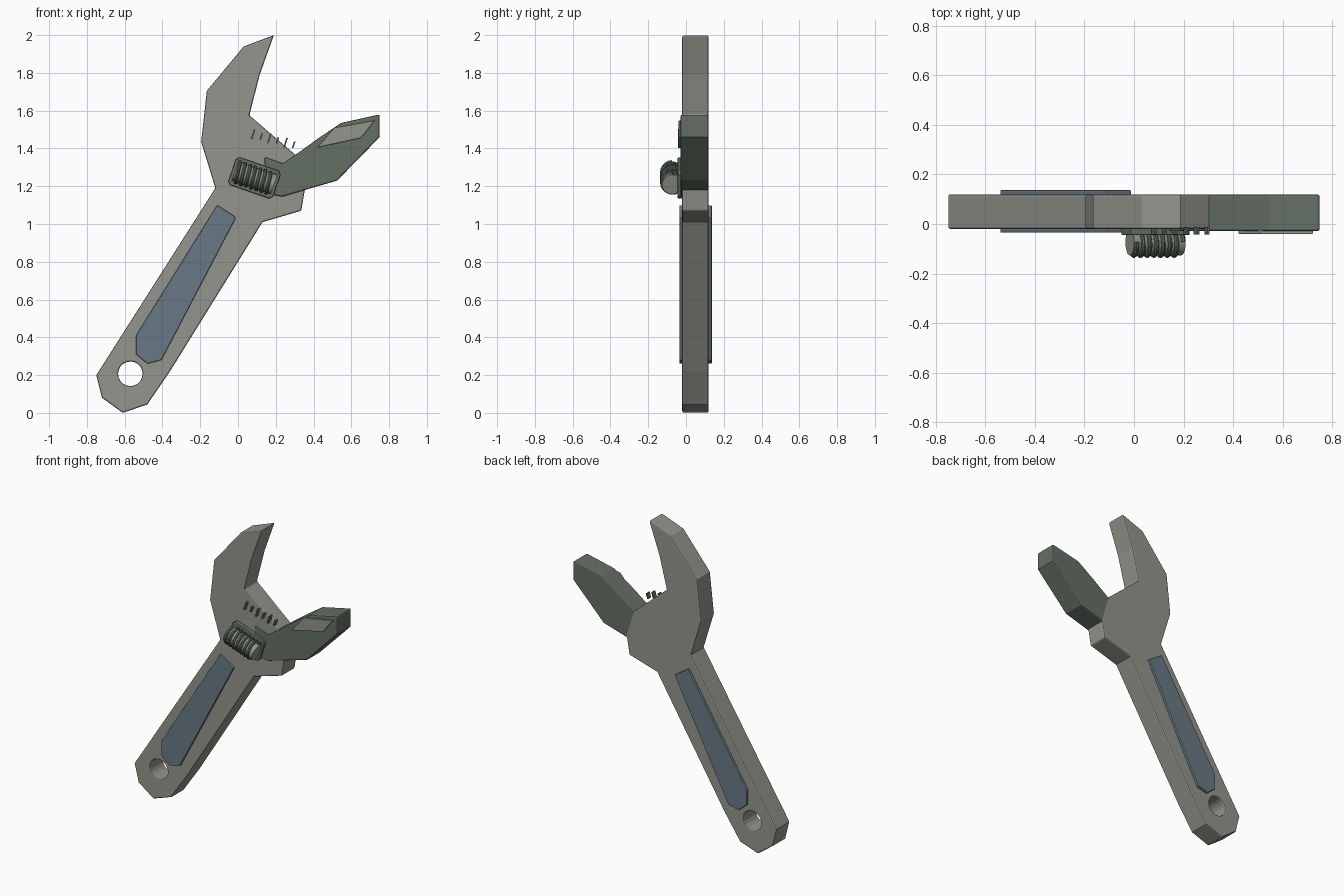
import bpy, math
from mathutils import Vector, Matrix

if "Cube" in bpy.data.objects:
    bpy.data.objects.remove(bpy.data.objects["Cube"])


def material(name, rgb):
    m = bpy.data.materials.new(name)
    m.diffuse_color = (*rgb, 1)
    m.use_nodes = True
    m.node_tree.nodes["Principled BSDF"].inputs["Base Color"].default_value = m.diffuse_color
    return m


STEEL = material("steel", (0.30, 0.30, 0.27))
DARK = material("dark_steel", (0.13, 0.16, 0.13))
GRIP = material("grip_blue", (0.14, 0.19, 0.24))


def apply_mods(o):
    bpy.ops.object.select_all(action='DESELECT')
    o.select_set(True)
    bpy.context.view_layer.objects.active = o
    bpy.ops.object.convert(target='MESH')


def plate(name, outline, y0, y1, mat, bevel=0.008, cutter=None):
    """Extrude an x-z outline from y0 to y1."""
    n = len(outline)
    verts = [(x, y, z) for y in (y0, y1) for x, z in outline]
    faces = [list(range(n)), list(range(2 * n - 1, n - 1, -1))]
    faces += [[i, i + n, (i + 1) % n + n, (i + 1) % n] for i in range(n)]
    me = bpy.data.meshes.new(name)
    # outlines may run either way round; keep normals outward
    area = sum(outline[i][0] * outline[(i + 1) % n][1] - outline[(i + 1) % n][0] * outline[i][1]
               for i in range(n))
    if area < 0:
        faces = [f[::-1] for f in faces]
    me.from_pydata(verts, [], faces)
    me.materials.append(mat)
    o = bpy.data.objects.new(name, me)
    bpy.context.collection.objects.link(o)
    if cutter:
        b = o.modifiers.new("hole", 'BOOLEAN')
        b.object, b.operation, b.solver = cutter, 'DIFFERENCE', 'EXACT'
    if bevel:
        m = o.modifiers.new("bevel", 'BEVEL')
        m.width, m.segments, m.limit_method = bevel, 2, 'ANGLE'
        m.angle_limit = math.radians(50)
    apply_mods(o)
    return o


# hanging hole cutter
bpy.ops.mesh.primitive_cylinder_add(vertices=20, radius=0.065, depth=0.6,
                                    location=(-0.57, 0.05, 0.207), rotation=(math.pi / 2, 0, 0))
cutter = bpy.context.object
cutter.name = "hole_cutter"
cutter.hide_render = True

# handle and fixed jaw
plate("wrench_body", [
    (0.19, 2.0), (0.03, 1.94), (-0.165, 1.705), (-0.195, 1.435), (-0.12, 1.19),
    (-0.75, 0.20), (-0.72, 0.08), (-0.61, 0.0), (-0.48, 0.045), (-0.36, 0.22),
    (0.13, 1.01), (0.335, 1.07), (0.357, 1.2), (0.305, 1.365), (0.06, 1.575), (0.115, 1.79)],
    -0.02, 0.12, STEEL, cutter=cutter)
bpy.data.objects.remove(cutter)

# grip inlay, raised on both faces, tapering to the head
plate("grip_inlay", [(-0.11, 1.10), (-0.01, 1.035), (-0.405, 0.28), (-0.48, 0.26),
                     (-0.54, 0.31), (-0.54, 0.41)], -0.035, 0.137, GRIP, 0.005)

# sliding jaw with its raised facet
plate("sliding_jaw", [(0.75, 1.58), (0.75, 1.46), (0.525, 1.23), (0.235, 1.145), (0.15, 1.16),
                      (0.14, 1.355), (0.24, 1.32), (0.42, 1.45), (0.545, 1.535)],
      -0.029, 0.119, DARK)
plate("jaw_facet", [(0.42, 1.405), (0.51, 1.51), (0.725, 1.548), (0.65, 1.455)],
      -0.041, -0.02, STEEL, 0.004)

# adjusting screw: frame, core and thread along a slanted axis
axis = Vector((0.945, 0, -0.327)).normalized()
side = Vector((-axis.z, 0, axis.x))
centre = Vector((0.087, -0.073, 1.244))


def slanted(u, v):
    p = centre + axis * u + side * v
    return (p.x, p.z)


plate("screw_frame", [slanted(-0.125, -0.06), slanted(-0.11, -0.078), slanted(0.11, -0.078),
                      slanted(0.125, -0.06), slanted(0.125, 0.06), slanted(0.11, 0.078),
                      slanted(-0.11, 0.078), slanted(-0.125, 0.06)], -0.045, 0.0, DARK, 0.005)

bpy.ops.mesh.primitive_cylinder_add(vertices=24, radius=0.054, depth=0.22, location=centre)
core = bpy.context.object
core.name = "screw_core"
core.rotation_euler = axis.to_track_quat('Z', 'Y').to_euler()
core.data.materials.append(STEEL)
bpy.ops.object.shade_smooth_by_angle()

turns, steps = 7, 20
cu = bpy.data.curves.new("screw_thread", 'CURVE')
cu.dimensions = '3D'
cu.bevel_depth, cu.bevel_resolution, cu.use_fill_caps = 0.0095, 2, True
sp = cu.splines.new('POLY')
sp.points.add(turns * steps)
for i, p in enumerate(sp.points):
    a = 2 * math.pi * i / steps
    u = -0.1 + 0.2 * i / (turns * steps)
    q = centre + axis * u + (side * math.cos(a) - Vector((0, 1, 0)) * math.sin(a)) * 0.055
    p.co = (*q, 1)
cu.materials.append(DARK)
thread = bpy.data.objects.new("screw_thread", cu)
bpy.context.collection.objects.link(thread)
apply_mods(thread)
bpy.ops.object.shade_smooth_by_angle()

# scale marks, alternating long and short
d = Vector((0.30, 0.95)).normalized()
w = Vector((d.y, -d.x)) * 0.004
for i in range(6):
    c = Vector((0.08, 1.475)).lerp(Vector((0.295, 1.42)), i / 5)
    h = d * (0.027 if i % 2 == 0 else 0.018)
    plate(f"scale_mark_{i + 1}", [tuple(c + h + w), tuple(c + h - w), tuple(c - h - w), tuple(c - h + w)],
          -0.043, -0.012, DARK, 0)
